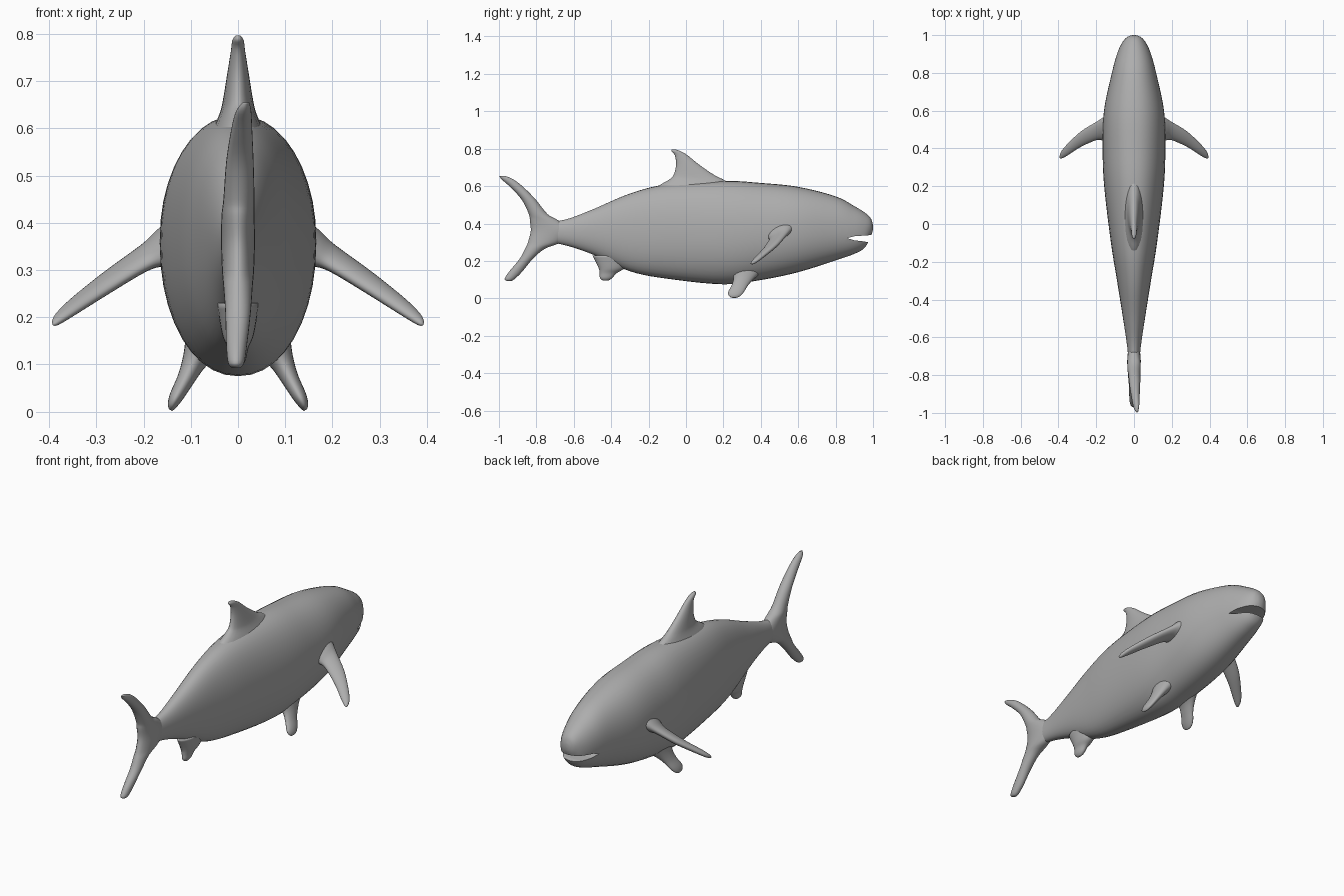
import bpy
import bmesh
import math
from mathutils import Vector

cube = bpy.data.objects.get("Cube")
if cube:
    bpy.data.objects.remove(cube)

skin = bpy.data.materials.new("plain grey skin")
skin.use_nodes = True
GREY = (0.42, 0.42, 0.42, 1)
skin.diffuse_color = GREY
skin.node_tree.nodes["Principled BSDF"].inputs["Base Color"].default_value = GREY


def smooth_path(points, steps):
    """Catmull-Rom interpolation of equal-length tuples."""
    pts = [points[0], *points, points[-1]]
    out = []
    for p, q, r, s in zip(pts, pts[1:], pts[2:], pts[3:]):
        for k in range(steps):
            t = k / steps
            out.append([b + 0.5 * t * (c - a + t * (2 * a - 5 * b + 4 * c - d
                        + t * (3 * (b - c) + d - a))) for a, b, c, d in zip(p, q, r, s)])
    return out + [list(points[-1])]


def loft(name, stations, u, v, sides=24, steps=4, power=1.0):
    """Skin rings given as (x, y, z, half size along u, half size along v)."""
    bm = bmesh.new()
    u, v = Vector(u).normalized(), Vector(v).normalized()
    rings = []
    for x, y, z, a, b in smooth_path(stations, steps):
        ring = []
        for i in range(sides):
            t = math.tau * i / sides
            c, s = math.cos(t), math.sin(t)
            c = math.copysign(abs(c) ** power, c)
            s = math.copysign(abs(s) ** power, s)
            ring.append(bm.verts.new(Vector((x, y, z)) + u * a * c + v * b * s))
        rings.append(ring)
    for r, q in zip(rings, rings[1:]):
        for i in range(sides):
            j = (i + 1) % sides
            bm.faces.new((r[i], r[j], q[j], q[i]))
    bm.faces.new(rings[0])
    bm.faces.new(rings[-1])
    bmesh.ops.recalc_face_normals(bm, faces=bm.faces)
    mesh = bpy.data.meshes.new(name)
    bm.to_mesh(mesh)
    bm.free()
    mesh.materials.append(skin)
    mesh.shade_smooth()
    obj = bpy.data.objects.new(name, mesh)
    bpy.context.collection.objects.link(obj)
    return obj


def upright_fin(name, rows):
    """Fin in the middle plane; rows are (z, rear y, front y, half thickness, x)."""
    return loft(name, [(x, (r + f) / 2, z, (f - r) / 2, w) for z, r, f, w, x in rows],
                (0, 1, 0), (1, 0, 0))


# Body: (y, top z, bottom z, half width)
profile = [(-0.8, 0.40, 0.31, 0.022), (-0.65, 0.42, 0.285, 0.036),
           (-0.5, 0.475, 0.235, 0.058), (-0.3, 0.56, 0.145, 0.09),
           (-0.1, 0.61, 0.105, 0.122), (0.2, 0.628, 0.075, 0.158),
           (0.4, 0.617, 0.098, 0.166), (0.6, 0.596, 0.14, 0.159),
           (0.8, 0.545, 0.203, 0.117), (0.9, 0.493, 0.238, 0.09),
           (0.955, 0.459, 0.27, 0.066), (0.985, 0.432, 0.325, 0.042),
           (0.997, 0.405, 0.355, 0.02), (1.0, 0.385, 0.375, 0.004)]
body = loft("body", [(0, y, (t + b) / 2, w, (t - b) / 2) for y, t, b, w in profile],
            (1, 0, 0), (0, 0, 1), sides=40, steps=5, power=0.93)

# Mouth: wedge cut across the snout
bm = bmesh.new()
wedge = [(0.862, 0.322), (0.9, 0.332), (0.97, 0.337), (1.1, 0.345), (1.1, 0.27), (0.955, 0.304),
         (0.9, 0.31)]
face = bm.faces.new([bm.verts.new((-0.2, y, z)) for y, z in wedge])
side = bmesh.ops.extrude_face_region(bm, geom=[face])["geom"]
bmesh.ops.translate(bm, vec=(0.4, 0, 0), verts=[g for g in side if isinstance(g, bmesh.types.BMVert)])
bmesh.ops.recalc_face_normals(bm, faces=bm.faces)
mesh = bpy.data.meshes.new("mouth_cutter")
bm.to_mesh(mesh)
bm.free()
mesh.materials.append(skin)
cutter = bpy.data.objects.new("mouth_cutter", mesh)
bpy.context.collection.objects.link(cutter)
cutter.hide_render = True
cutter.hide_set(True)
cutter.display_type = 'WIRE'
cut = body.modifiers.new("mouth", 'BOOLEAN')
cut.object = cutter
cut.operation = 'DIFFERENCE'
cut.solver = 'EXACT'

# Fins on the centre line
upright_fin("dorsal_fin", [
    (0.56, -0.19, 0.27, 0.07, 0), (0.605, -0.14, 0.25, 0.05, 0), (0.635, -0.09, 0.2, 0.038, 0),
    (0.66, -0.066, 0.15, 0.032, 0), (0.715, -0.053, 0.07, 0.023, 0),
    (0.765, -0.06, 0.008, 0.015, 0), (0.787, -0.078, -0.03, 0.012, 0),
    (0.797, -0.075, -0.058, 0.005, 0)])
upright_fin("tail_fin", [
    (0.092, -0.955, -0.935, 0.008, -0.004), (0.103, -0.97, -0.917, 0.017, -0.004),
    (0.14, -0.948, -0.878, 0.022, -0.003), (0.21, -0.89, -0.82, 0.027, 0),
    (0.265, -0.86, -0.755, 0.031, 0), (0.3, -0.845, -0.67, 0.034, 0),
    (0.36, -0.83, -0.62, 0.036, 0), (0.415, -0.835, -0.68, 0.035, 0),
    (0.45, -0.84, -0.74, 0.033, 0.002), (0.53, -0.88, -0.805, 0.029, 0.004),
    (0.6, -0.945, -0.875, 0.022, 0.008), (0.637, -0.987, -0.925, 0.016, 0.012),
    (0.655, -0.998, -0.968, 0.007, 0.017)])
upright_fin("anal_fin", [
    (0.23, -0.5, -0.29, 0.045, 0), (0.165, -0.468, -0.325, 0.034, 0),
    (0.135, -0.462, -0.37, 0.022, 0), (0.108, -0.46, -0.395, 0.016, 0),
    (0.095, -0.445, -0.415, 0.006, 0)])

# Paired fins, mirrored
for s, label in ((1, "left"), (-1, "right")):
    chord = Vector((0, 0.9, 0.4))
    span = Vector((s * 0.23, -0.14, -0.155))
    loft(label + "_pectoral_fin", [
        (s * 0.13, 0.505, 0.355, 0.09, 0.05), (s * 0.165, 0.503, 0.345, 0.066, 0.032),
        (s * 0.2, 0.492, 0.325, 0.053, 0.022), (s * 0.28, 0.45, 0.272, 0.045, 0.018),
        (s * 0.35, 0.395, 0.222, 0.034, 0.014), (s * 0.383, 0.367, 0.196, 0.022, 0.01),
        (s * 0.393, 0.356, 0.187, 0.008, 0.004)], chord, chord.cross(span))
    chord = Vector((0, 1, 0))
    span = Vector((s * 0.06, -0.06, -0.11))
    loft(label + "_pelvic_fin", [
        (s * 0.07, 0.33, 0.15, 0.085, 0.045), (s * 0.092, 0.31, 0.108, 0.056, 0.027),
        (s * 0.11, 0.288, 0.07, 0.044, 0.019), (s * 0.13, 0.267, 0.033, 0.042, 0.015),
        (s * 0.14, 0.26, 0.013, 0.03, 0.01), (s * 0.143, 0.258, 0.003, 0.012, 0.004)],
        chord, chord.cross(span))
